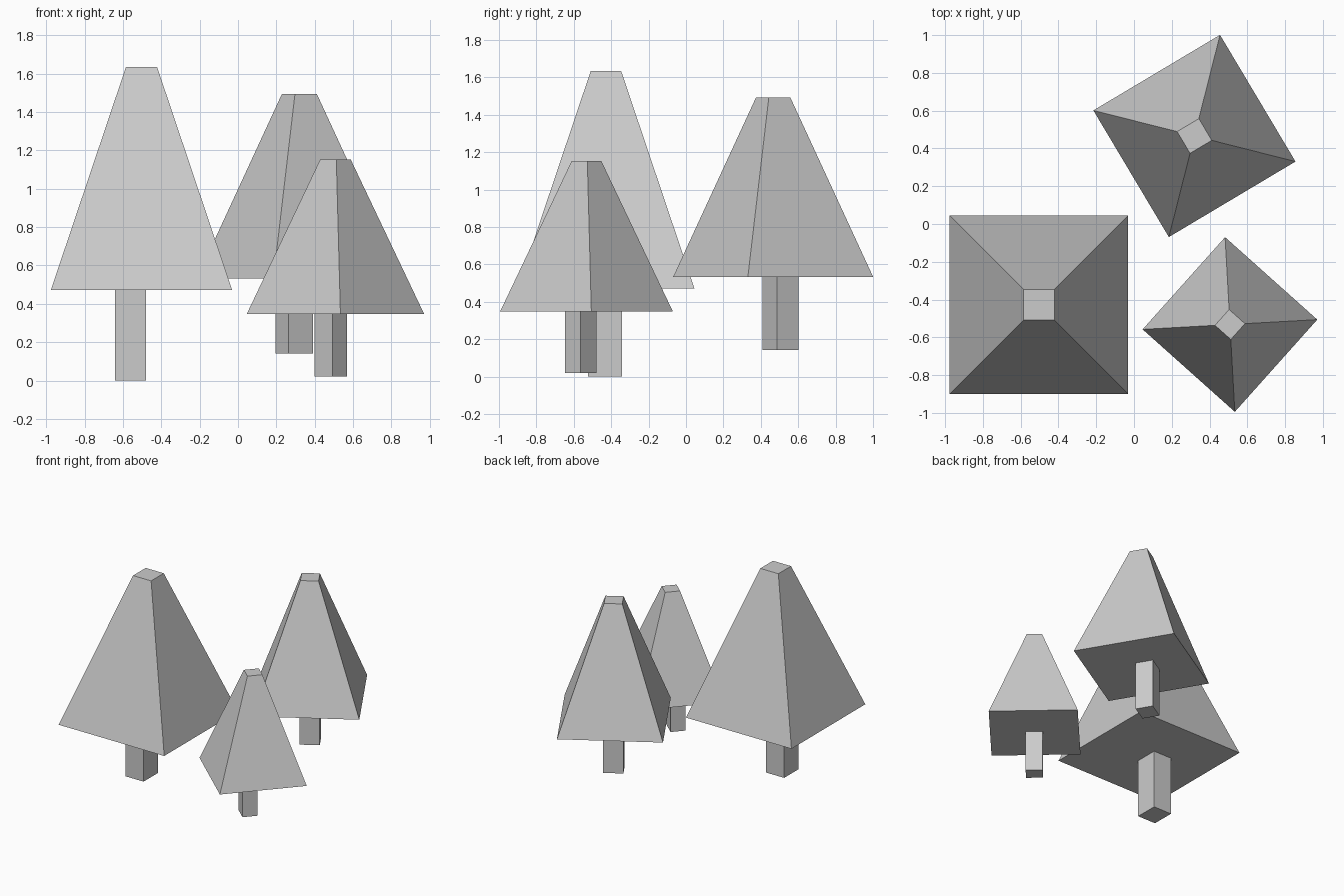
import bpy, bmesh
from math import radians, sqrt
from mathutils import Matrix

if "Cube" in bpy.data.objects:
    bpy.data.objects.remove(bpy.data.objects["Cube"])


def make_object(name, bm, place):
    mesh = bpy.data.meshes.new(name)
    bm.to_mesh(mesh)
    bm.free()
    obj = bpy.data.objects.new(name, mesh)
    bpy.context.collection.objects.link(obj)
    obj.matrix_world = place


def tree(name, x, y, z, angle, size):
    # Local origin is the centre of the crown's underside
    place = (Matrix.Translation((x, y, z)) @ Matrix.Rotation(radians(angle), 4, 'Z')
             @ Matrix.Scale(size, 4))

    # Crown: tapered square block
    bm = bmesh.new()
    height = 1.163
    bmesh.ops.create_cone(
        bm, cap_ends=True, segments=4,
        radius1=0.4725 * sqrt(2), radius2=0.081 * sqrt(2), depth=height,
        matrix=Matrix.Translation((0, 0, height / 2)) @ Matrix.Rotation(radians(45), 4, 'Z'))
    make_object(name + "_crown", bm, place)

    # Trunk: slightly off-centre box
    bm = bmesh.new()
    length = 0.472
    bmesh.ops.create_cube(
        bm, size=1,
        matrix=Matrix.Translation((-0.057, -0.004, -length / 2))
        @ Matrix.Diagonal((0.161, 0.182, length, 1)))
    make_object(name + "_trunk", bm, place)


tree("large_tree", -0.503, -0.428, 0.472, 0, 1.0)
tree("medium_tree", 0.32, 0.466, 0.532, -59.2, 0.826)
tree("small_tree", 0.508, -0.532, 0.347, 48.2, 0.693)
